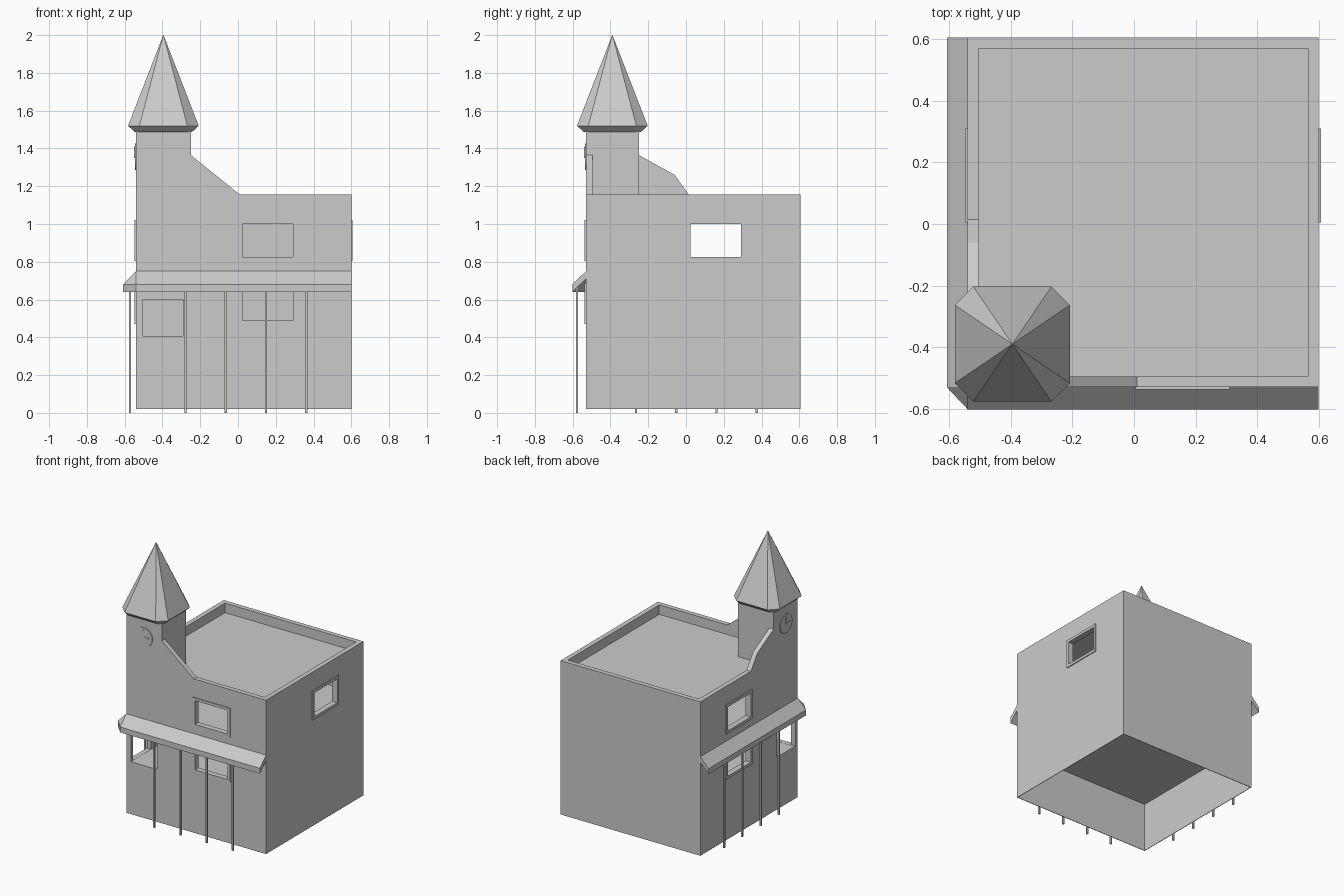
import bpy, bmesh, math
from mathutils import Vector

if "Cube" in bpy.data.objects:
    bpy.data.objects.remove(bpy.data.objects["Cube"])

grey = bpy.data.materials.new("stone_grey")
grey.diffuse_color = (0.6, 0.6, 0.6, 1)
grey.use_nodes = True
grey.node_tree.nodes["Principled BSDF"].inputs["Base Color"].default_value = grey.diffuse_color


def finish(name, bm):
    bmesh.ops.remove_doubles(bm, verts=bm.verts, dist=1e-5)
    bmesh.ops.recalc_face_normals(bm, faces=bm.faces)
    me = bpy.data.meshes.new(name)
    bm.to_mesh(me)
    bm.free()
    me.materials.append(grey)
    ob = bpy.data.objects.new(name, me)
    bpy.context.collection.objects.link(ob)
    return ob


def add_box(bm, a, b):
    lo = [min(p, q) for p, q in zip(a, b)]
    hi = [max(p, q) for p, q in zip(a, b)]
    ret = bmesh.ops.create_cube(bm, size=1)
    for v in ret["verts"]:
        v.co = [(l + h) / 2 + c * (h - l) for l, h, c in zip(lo, hi, v.co)]


def boxes(name, pairs):
    bm = bmesh.new()
    for a, b in pairs:
        add_box(bm, a, b)
    return finish(name, bm)


def loft(name, rings):
    """Join closed rings of equal length and cap both ends."""
    bm = bmesh.new()
    vs = [[bm.verts.new(p) for p in r] for r in rings]
    n = len(rings[0])
    for r, s in zip(vs, vs[1:]):
        for i in range(n):
            j = (i + 1) % n
            bm.faces.new((r[i], r[j], s[j], s[i]))
    bm.faces.new(vs[0])
    bm.faces.new(vs[-1])
    return finish(name, bm)


# Wall extents
X0, X1, Y0, Y1 = -0.54, 0.60, -0.53, 0.605
Z0, Z1, T = 0.02, 1.155, 0.035


def on_wall(side, u, d, z):
    """Point on a wall: u along it, d outwards, z up."""
    return {"front": (u, Y0 - d, z), "left": (X0 - d, u, z), "right": (X1 + d, u, z)}[side]


def cavity(t, za, zb):
    return (X0 + t, Y0 + t, za), (X1 - t, Y1 - t, zb)


# Building shell: hollow base, two rooms, roof recess and window openings
shell = boxes("building_walls", [((X0, Y0, Z0), (X1, Y1, Z1))])
framed = [("front", 0.825), ("left", 0.825), ("right", 0.825), ("front", 0.49), ("left", 0.49)]
cuts = [cavity(0.004, -0.1, 0.385), cavity(T, 0.405, 0.745),
        cavity(T, 0.78, 1.05), cavity(T, 1.085, 1.3)]
for side, z in framed:
    cuts.append((on_wall(side, 0.025, 0.1, z), on_wall(side, 0.29, -0.06, z + 0.175)))
for side in ("front", "left"):
    cuts.append((on_wall(side, -0.503, 0.1, 0.406), on_wall(side, -0.29, -0.06, 0.60)))
bpy.context.view_layer.objects.active = shell
for a, b in cuts:
    cutter = boxes("cutter", [(a, b)])
    cutter.hide_render = True
    mod = shell.modifiers.new("cut", 'BOOLEAN')
    mod.operation = 'DIFFERENCE'
    mod.solver = 'EXACT'
    mod.object = cutter
    bpy.ops.object.modifier_apply(modifier=mod.name)
    bpy.data.objects.remove(cutter)

# Window frames
for i, (side, z) in enumerate(framed):
    a, b, w, d, zt = 0.025, 0.29, 0.02, 0.007, z + 0.175
    spans = [(a - w, b + w, z - w, z), (a - w, b + w, zt, zt + w),
             (a - w, a, z, zt), (b, b + w, z, zt)]
    boxes(f"window_frame_{side}_{i}",
          [(on_wall(side, u, -0.005, za), on_wall(side, v, d, zb)) for u, v, za, zb in spans])

# Tower
TX, TY = -0.25, -0.25
boxes("tower", [((X0, Y0, 1.07), (TX, TY, 1.50))])

# Sloped parapets running from the tower down to the roof edge
front = [(TX, 1.15), (0.015, 1.15), (0.01, 1.155), (TX, 1.365)]
loft("front_sloped_parapet", [[(x, y, z) for x, z in front] for y in (Y0, Y0 + T)])
left = [(TY, 1.15), (0.018, 1.15), (0.015, 1.155), (-0.06, 1.26), (TY, 1.365)]
loft("left_sloped_parapet", [[(x, y, z) for y, z in left] for x in (X0, X0 + T)])


# Spire with chamfered square eaves
def octagon(h, c, z):
    pts = [(h - c, h), (h, h - c), (h, c - h), (h - c, -h),
           (c - h, -h), (-h, c - h), (-h, h - c), (c - h, h)]
    return [(x - 0.395, y - 0.39, z) for x, y in pts]


loft("spire", [octagon(0.152, 0.03, 1.488), octagon(0.187, 0.06, 1.52),
               octagon(0.0008, 0.0002, 2.0)])

# Awning wrapping the front and left walls with a cut corner
stations = [((X1, Y0), (X1, -0.602)), ((X0, Y0), (X0, -0.602)),
            ((X0, Y0), (-0.608, Y0)), ((X0, Y1), (-0.608, Y1))]
loft("awning", [[(*w, 0.75), (*o, 0.68), (*o, 0.64), (*w, 0.71)] for w, o in stations])

# Awning posts
P = 0.006
for i in range(4):
    for name, x, y in (("front", -0.278 + 0.213 * i, -0.577), ("left", -0.572, -0.265 + 0.213 * i)):
        boxes(f"awning_post_{name}_{i}", [((x - P, y - P, 0), (x + P, y + P, 0.67))])

# Clocks on the front and left of the tower
for side, c in (("front", -0.395), ("left", -0.39)):
    loft(f"clock_face_{side}",
         [[on_wall(side, c + r * math.cos(a), d, 1.355 + r * math.sin(a))
           for a in (math.tau * k / 32 for k in range(32))]
          for r, d in ((0.07, -0.002), (0.07, 0.006))])
    s = 1 if side == "front" else -1
    h = 0.005
    boxes(f"clock_hands_{side}",
          [(on_wall(side, c - h, 0.004, 1.35), on_wall(side, c + h, 0.011, 1.41)),
           (on_wall(side, c, 0.004, 1.35), on_wall(side, c + s * 0.042, 0.010, 1.36))])
